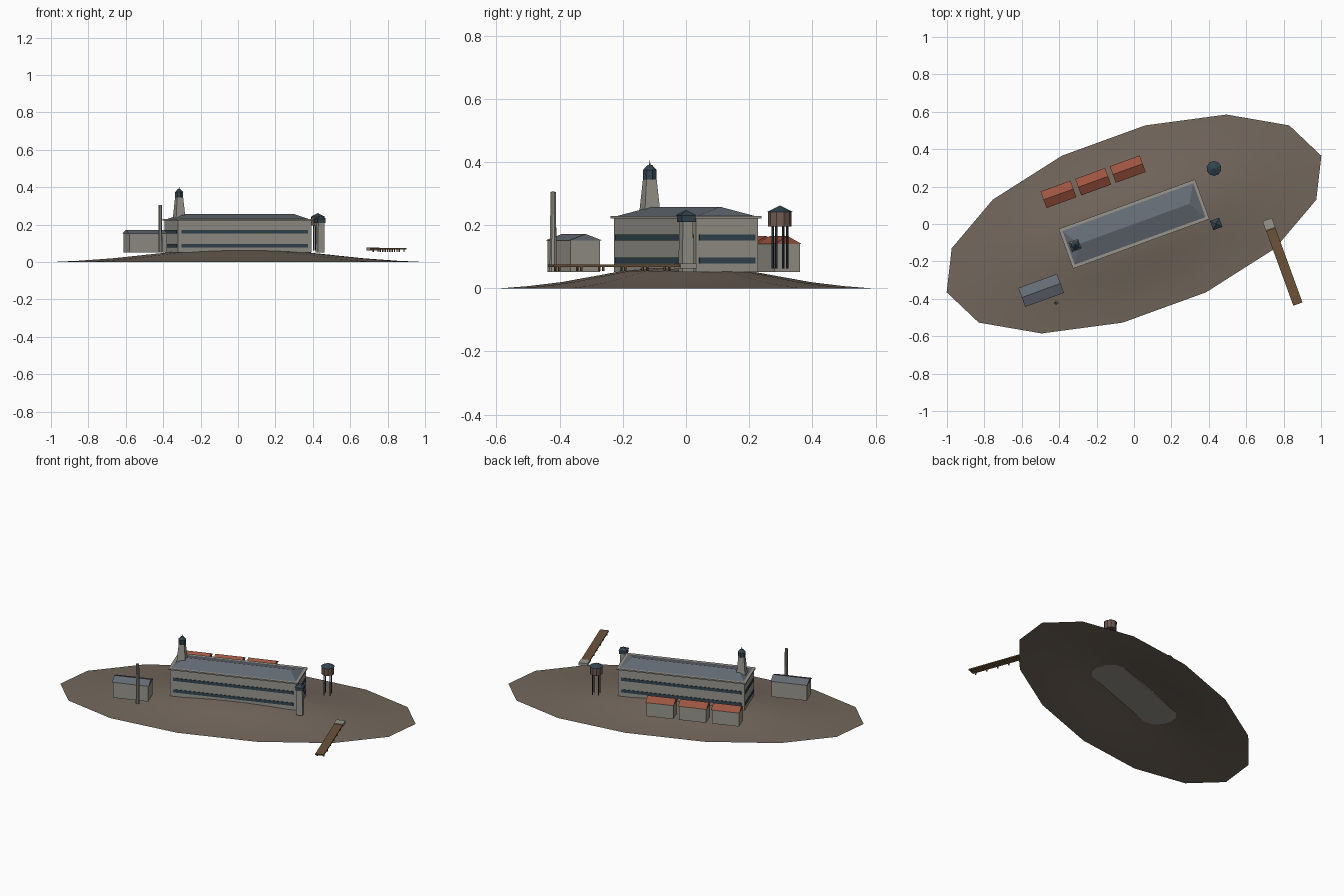
import bpy, bmesh, math

cube = bpy.data.objects.get("Cube")
if cube:
    bpy.data.objects.remove(cube, do_unlink=True)

TILT = math.radians(20)   # the whole site is turned on the island
BASE = 0.052              # floor level of the buildings


def material(name, r, g, b):
    m = bpy.data.materials.new(name)
    m.use_nodes = True
    m.diffuse_color = (r, g, b, 1)
    m.node_tree.nodes["Principled BSDF"].inputs["Base Color"].default_value = (r, g, b, 1)
    return m


EARTH = material("earth", .17, .135, .107)
CONCRETE = material("concrete", .31, .30, .26)
SLATE = material("slate", .13, .15, .175)
GLASS = material("dark_glass", .033, .06, .08)
TILE = material("red_tile", .33, .09, .05)
WOOD = material("wood", .15, .085, .04)
RUST = material("rusty_tank", .16, .105, .085)
IRON = material("dark_iron", .025, .033, .04)


def loft(name, mat, x, y, sections, sides=4, caps=True, smooth=False):
    """Stack (z, half_x, half_y) sections; zero sizes collapse to ridges or tips."""
    bm = bmesh.new()
    if sides == 4:
        outline = [(-1, -1), (1, -1), (1, 1), (-1, 1)]
    else:
        outline = [(math.cos(math.tau * i / sides), math.sin(math.tau * i / sides))
                   for i in range(sides)]
    rings = [[bm.verts.new((x + u * hx, y + v * hy, z)) for u, v in outline]
             for z, hx, hy in sections]
    for low, high in zip(rings, rings[1:]):
        for i in range(sides):
            j = (i + 1) % sides
            bm.faces.new((low[i], low[j], high[j], high[i]))
    if caps:
        bm.faces.new(rings[0][::-1])
        bm.faces.new(rings[-1])
    bmesh.ops.remove_doubles(bm, verts=bm.verts, dist=1e-5)
    for f in bm.faces:
        f.smooth = smooth
    mesh = bpy.data.meshes.new(name)
    bm.to_mesh(mesh)
    bm.free()
    mesh.materials.append(mat)
    ob = bpy.data.objects.new(name, mesh)
    ob.rotation_euler.z = TILT
    bpy.context.collection.objects.link(ob)
    return ob


def box(name, mat, x, y, z0, z1, hx, hy):
    return loft(name, mat, x, y, [(z0, hx, hy), (z1, hx, hy)])


def shed(name, roof_mat, x, y, hx, hy, eave, ridge):
    box(name + "_walls", CONCRETE, x, y, BASE, eave, hx - .004, hy - .004)
    loft(name + "_roof", roof_mat, x, y, [(eave, hx, hy), (ridge, hx, 0)])


# Island mound, an open shell
profile = [(1, 0), (.85, .007), (.67, .02), (.5, .038), (.35, .054), (.2, .064), (0, .069)]
loft("island", EARTH, 0, 0, [(z, 1.066 * r, .487 * r) for r, z in profile],
     sides=14, caps=False, smooth=True)

# Main block with cornice, hipped roof and window bands
HX, HY = .38, .105
box("main_walls", CONCRETE, 0, 0, BASE, .221, HX, HY)
box("main_cornice", CONCRETE, 0, 0, .221, .229, HX + .008, HY + .008)
loft("main_roof", SLATE, 0, 0, [(.229, .372, .096), (.258, .315, 0)])
for level, z in (("lower", .078), ("upper", .152)):
    for side, s in (("front", -1), ("back", 1)):
        box(f"{level}_{side}_windows", GLASS, 0, s * HY, z, z + .019, .36, .003)
    for side, s in (("right", -1), ("left", 1)):
        box(f"{level}_{side}_windows", GLASS, s * HX, 0, z, z + .019, .003, .094)

# Lighthouse tower rising from the roof
TX = -.335
loft("roof_tower", CONCRETE, TX, 0, [(.229, .027, .027), (.345, .017, .017)])
loft("tower_lantern", GLASS, TX, 0, [(.345, .023, .023), (.374, .023, .023),
                                     (.39, .008, .008)], sides=8)
loft("tower_spike", IRON, TX, 0, [(.388, .003, .003), (.405, 0, 0)], sides=6)

# Guard tower
GX, GY = .413, -.15
loft("guard_shaft", CONCRETE, GX, GY, [(BASE, .019, .019), (.213, .017, .017)])
box("guard_cabin", GLASS, GX, GY, .21, .233, .023, .023)
loft("guard_roof", GLASS, GX, GY, [(.231, .026, .026), (.248, 0, 0)])

# Water tower
WX, WY = .503, .133
for i in (-1, 1):
    for j in (-1, 1):
        loft(f"tank_leg_{i}_{j}", IRON, WX + i * .018, WY + j * .018,
             [(.063, .004, .004), (.2, .004, .004)], sides=6)
loft("water_tank", RUST, WX, WY, [(.195, .037, .037), (.242, .037, .037)], sides=10)
loft("tank_roof", GLASS, WX, WY, [(.242, .04, .04), (.262, 0, 0)], sides=10)

# Powerhouse with chimney
shed("powerhouse", SLATE, -.588, -.164, .11, .054, .152, .172)
loft("chimney", CONCRETE, -.534, -.253, [(BASE, .012, .012), (.305, .009, .009)], sides=8)
loft("chimney_mouth", IRON, -.534, -.253, [(.304, .005, .005), (.306, .005, .005)], sides=8)

# Row of cottages behind the main block
for i in range(3):
    shed(f"cottage_{i + 1}", TILE, -.325 + i * .197, .287, .085, .047, .14, .165)

# Landing stage and pier
PX = .677
box("landing_block", CONCRETE, PX, -.248, .062, .078, .027, .027)
box("pier_deck", WOOD, PX, -.49, .068, .075, .026, .212)
for i in range(6):
    for s in (-1, 1):
        loft(f"pier_post_{i}_{s}", WOOD, PX + s * .02, -.31 - i * .074,
             [(.054, .004, .004), (.07, .004, .004)], sides=6)
